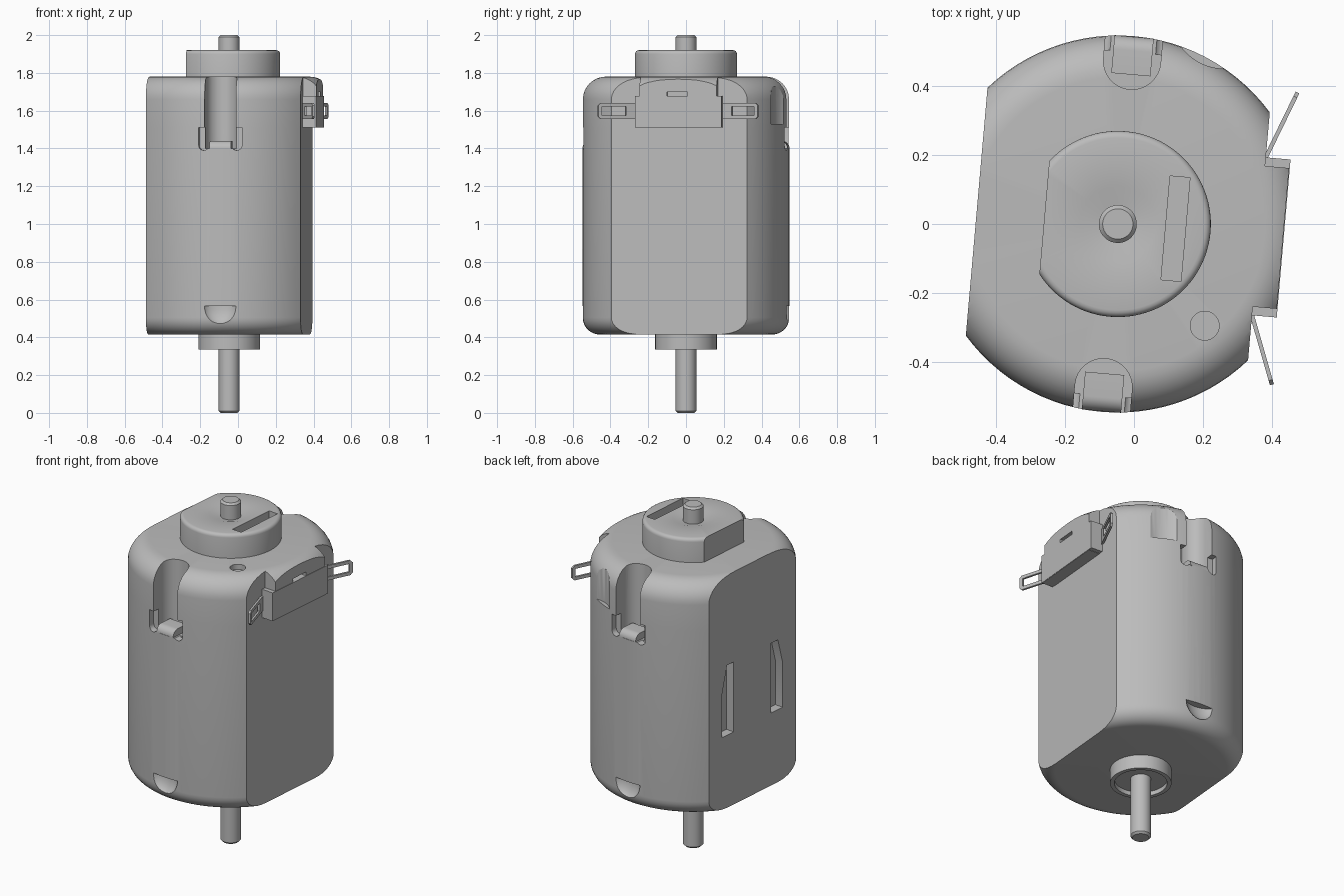
import bpy, bmesh
from math import sin, cos, pi, radians
from mathutils import Matrix, Vector

if "Cube" in bpy.data.objects:
    bpy.data.objects.remove(bpy.data.objects["Cube"], do_unlink=True)

mat = bpy.data.materials.new("plain_grey")
mat.use_nodes = True
GREY = (0.5, 0.5, 0.5, 1)
mat.diffuse_color = GREY
mat.node_tree.nodes["Principled BSDF"].inputs["Base Color"].default_value = GREY

R, FLAT, SEAM, TOP, BASE = 0.547, 0.411, 1.51, 1.78, 0.415
parts = []


def finish(name, bm):
    bmesh.ops.remove_doubles(bm, verts=bm.verts, dist=1e-5)
    bmesh.ops.recalc_face_normals(bm, faces=bm.faces)
    mesh = bpy.data.meshes.new(name)
    bm.to_mesh(mesh)
    bm.free()
    mesh.materials.append(mat)
    obj = bpy.data.objects.new(name, mesh)
    bpy.context.scene.collection.objects.link(obj)
    return obj


def arc(cx, cy, r, a0, a1, n=8):
    angles = [radians(a0 + (a1 - a0) * i / n) for i in range(n + 1)]
    return [(cx + r * cos(a), cy + r * sin(a)) for a in angles]


def lathe(name, profile, steps=96):
    bm = bmesh.new()
    vs = [bm.verts.new((r, 0, z)) for r, z in profile]
    es = [bm.edges.new(pair) for pair in zip(vs, vs[1:])]
    bmesh.ops.spin(bm, geom=vs + es, cent=(0, 0, 0), axis=(0, 0, 1),
                   angle=2 * pi, steps=steps)
    return finish(name, bm)


def prism(name, pts, lo, hi, axis="z"):
    place = {"x": lambda a, b, d: (d, a, b),
             "y": lambda a, b, d: (a, d, b),
             "z": lambda a, b, d: (a, b, d)}[axis]
    bm = bmesh.new()
    face = bm.faces.new([bm.verts.new(place(a, b, lo)) for a, b in pts])
    ext = bmesh.ops.extrude_face_region(bm, geom=[face])["geom"]
    moved = [v for v in ext if isinstance(v, bmesh.types.BMVert)]
    bmesh.ops.translate(bm, verts=moved, vec=Vector(place(0, 0, hi - lo)))
    return finish(name, bm)


def box(name, x0, x1, y0, y1, z0, z1):
    return prism(name, [(x0, y0), (x1, y0), (x1, y1), (x0, y1)], z0, z1)


def cut(obj, cutter):
    mod = obj.modifiers.new("cut", "BOOLEAN")
    mod.operation, mod.solver, mod.object = "DIFFERENCE", "EXACT", cutter
    bpy.context.view_layer.objects.active = obj
    bpy.ops.object.modifier_apply(modifier=mod.name)
    bpy.data.objects.remove(cutter, do_unlink=True)


def move(obj, matrix):
    obj.data.transform(matrix)
    return obj


# Can: round drum with rolled bottom edge and two flat sides
can = lathe("can", [(0, BASE)] + arc(R - 0.09, BASE + 0.09, 0.09, -90, 0)
            + [(R, SEAM), (0, SEAM)])
for s in (-1, 1):
    x = sorted((s * FLAT, s))
    cut(can, box("cutter", *x, -1, 1, 0, 2))

# End cap: rounded top, flat sides, central bulge on the terminal side
cap = lathe("end_cap", [(0, SEAM), (R, SEAM)]
            + arc(R - 0.12, TOP - 0.12, 0.12, 0, 90) + [(0, TOP)])
cut(cap, box("cutter", -1, -FLAT, -1, 1, 1, 2))
cut(cap, box("cutter", 0.481, 1, -1, 1, 1, 2))
for s in (-1, 1):
    y = sorted((s * 0.205, s))
    cut(cap, box("cutter", FLAT, 1, *y, 1, 2))

for s in (-1, 1):
    # Crimp groove through the cap and into the can rim
    groove = [(x, s * y) for x, y in
              [(0.083, 0.8)] + arc(0, 0.475, 0.083, 0, -180, 16) + [(-0.083, 0.8)]]
    cut(cap, prism("cutter", groove, 1.4, 1.9))
    cut(can, prism("cutter", groove, 1.4, 1.6))
    # Relief slots either side of the crimp tab
    for t in (-1, 1):
        slot = [(0.115, 1.6)] + arc(0.0875, 1.417, 0.0275, 0, -180) + [(0.06, 1.6)]
        lo, hi = sorted((s * 0.5, s * 0.7))
        cut(can, prism("cutter", [(t * x, z) for x, z in slot], lo, hi, "y"))
    # Bent crimp tab
    tab = [(0.435, 1.395), (0.545, 1.395)] + arc(0.505, 1.4, 0.04, 0, 90) + [(0.435, 1.44)]
    parts.append(prism("crimp_tab_" + ("front" if s < 0 else "back"),
                       [(s * y, z) for y, z in tab], -0.057, 0.057, "x"))
    # Pressed dimple near the bottom
    dimple = lathe("cutter", arc(0, 0, 0.09, -90, 0) + [(0, 0)], 32)
    move(dimple, Matrix.Translation((0, s * 0.56, 0.565))
         @ Matrix.Diagonal((1, 0.6, 1.1, 1)))
    cut(can, dimple)
    # Tall vent slot in the plain flat side
    vent = [(0.155, 0.84), (0.25, 0.84), (0.25, 1.1), (0.21, 1.25), (0.155, 1.25)]
    cut(can, prism("cutter", [(s * y, z) for y, z in vent], -0.6, -0.36, "x"))

# Shallow niche on the cap shoulder, round pit on the cap top
a = radians(68)
cut(cap, prism("cutter", arc(0.682 * cos(a), 0.682 * sin(a), 0.157, 0, 354, 59),
               1.53, 1.9))
cut(cap, prism("cutter", arc(0.277, -0.272, 0.042, 0, 345, 23), TOP - 0.03, 1.9))
# Small notch above the terminal block
cut(cap, box("cutter", 0.44, 0.6, -0.06, 0.05, 1.6, 1.7))
parts += [can, cap]

# Terminal block and its two looped terminals
parts.append(box("terminal_block", 0.39, 0.483, -0.23, 0.23, SEAM + 0.002, 1.678))
for s in (-1, 1):
    plate = [(-0.02, 1.555), (0.19, 1.555), (0.204, 1.569), (0.204, 1.627),
             (0.19, 1.641), (-0.02, 1.641)]
    term = prism("terminal_" + ("front" if s < 0 else "back"), plate, -0.006, 0.006, "y")
    cut(term, box("cutter", 0.05, 0.183, -0.1, 0.1, 1.574, 1.622))
    move(term, Matrix.Translation((0.413, s * 0.235, 0))
         @ Matrix.Rotation(s * radians(69), 4, "Z"))
    parts.append(term)

# Upper bearing housing with one flat, a slot and a dished centre
boss = lathe("upper_bearing_housing", [(0, 1.75), (0.27, 1.75)]
             + arc(0.25, 1.9, 0.02, 0, 90, 4)
             + [(0.11, 1.92), (0.06, 1.905), (0, 1.905)])
cut(boss, box("cutter", -1, -0.214, -1, 1, 1, 2))
cut(boss, box("cutter", 0.139, 0.197, -0.15, 0.152, 1.86, 2))
parts.append(boss)

# Lower bearing collar with recessed face
parts.append(lathe("lower_bearing_collar", [
    (0, 0.36), (0.14, 0.36), (0.14, 0.335), (0.163, 0.335), (0.163, 0.43), (0, 0.43)]))

# Through shaft with chamfered ends
parts.append(lathe("shaft", [(0, 0), (0.044, 0), (0.055, 0.011), (0.055, 1.989),
                             (0.044, 2), (0, 2)], 48))

# Turn the assembly slightly and shade it
for obj in parts:
    move(obj, Matrix.Translation((-0.047, 0, 0)) @ Matrix.Rotation(radians(-5), 4, "Z"))
    bpy.ops.object.select_all(action="DESELECT")
    obj.select_set(True)
    bpy.context.view_layer.objects.active = obj
    bpy.ops.object.shade_smooth_by_angle(angle=radians(30))
